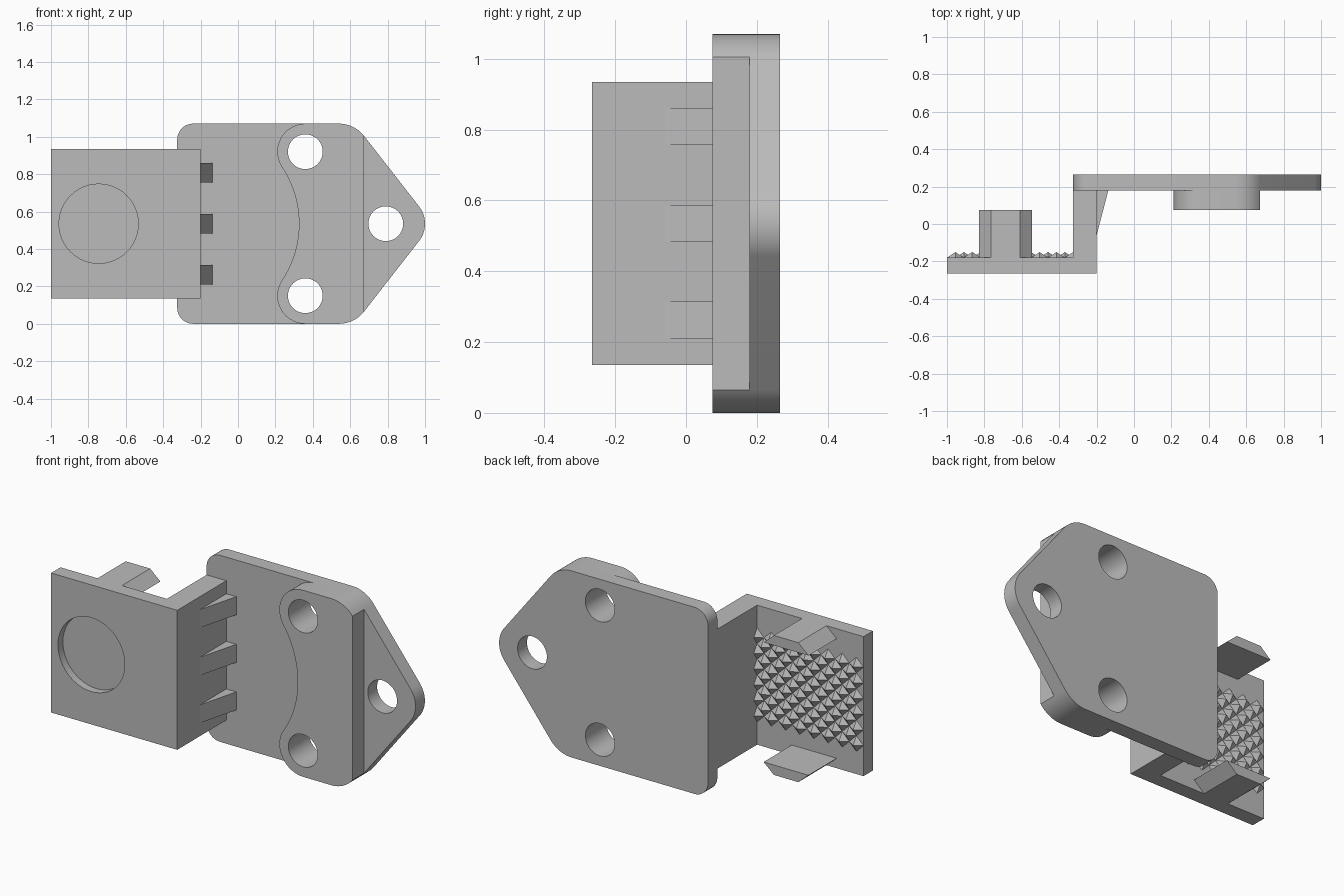
import bpy, bmesh
from math import sin, cos, radians, atan2, degrees, hypot
from mathutils import Vector

if "Cube" in bpy.data.objects:
    bpy.data.objects.remove(bpy.data.objects["Cube"], do_unlink=True)

GREY = (0.5, 0.5, 0.5, 1)
mat = bpy.data.materials.new("light grey plastic")
mat.use_nodes = True
mat.diffuse_color = GREY
mat.node_tree.nodes["Principled BSDF"].inputs["Base Color"].default_value = GREY

MID = 0.535                                   # mirror height
BACK, STEP, BOSS, FRONT = 0.265, 0.18, 0.075, -0.265   # depth levels in y
INNER = -0.18                                 # inner side of the arm plate


def add(name, bm):
    bmesh.ops.recalc_face_normals(bm, faces=bm.faces)
    mesh = bpy.data.meshes.new(name)
    bm.to_mesh(mesh)
    bm.free()
    mesh.materials.append(mat)
    obj = bpy.data.objects.new(name, mesh)
    bpy.context.collection.objects.link(obj)
    return obj


def extrude(name, profile, lo, hi, axis="Y"):
    """Prism from an (x, z) profile along y, or an (x, y) profile along z."""
    bm = bmesh.new()
    place = (lambda a, b: (a, lo, b)) if axis == "Y" else (lambda a, b: (a, b, lo))
    face = bm.faces.new([bm.verts.new(place(a, b)) for a, b in profile])
    ext = bmesh.ops.extrude_face_region(bm, geom=[face])["geom"]
    move = Vector((0, hi - lo, 0)) if axis == "Y" else Vector((0, 0, hi - lo))
    bmesh.ops.translate(bm, vec=move, verts=[v for v in ext if isinstance(v, bmesh.types.BMVert)])
    return add(name, bm)


def arc(cx, cz, r, start, end, n=12):
    return [(cx + r * cos(radians(start + (end - start) * i / n)),
             cz + r * sin(radians(start + (end - start) * i / n))) for i in range(n + 1)]


def mirrored(half):
    """Close a top half profile with its reflection about the middle height."""
    low = [(x, 2 * MID - z) for x, z in reversed(half)]
    return half + [p for p in low if abs(p[1] - MID) > 1e-4]


def activate(obj):
    bpy.ops.object.select_all(action="DESELECT")
    obj.select_set(True)
    bpy.context.view_layer.objects.active = obj


def drill(obj, x, z, r, lo, hi):
    cutter = extrude("hole_cutter", arc(x, z, r, 0, 360, 48)[:-1], lo, hi)
    cutter.hide_render = True
    mod = obj.modifiers.new("hole", "BOOLEAN")
    mod.operation, mod.solver, mod.object = "DIFFERENCE", "EXACT", cutter
    activate(obj)
    bpy.ops.object.modifier_apply(modifier=mod.name)
    bpy.data.objects.remove(cutter, do_unlink=True)


def smooth(obj):
    activate(obj)
    bpy.ops.object.shade_smooth_by_angle(angle=radians(25))


# Mounting plate: rounded corners on one end, rounded point on the other
SLOPE = 38
shoulder = arc(0.54, 0.9, 0.17, 90, SLOPE)
tip = arc(0.85, MID, 0.15, SLOPE, 0)
corner = arc(-0.24, 0.985, 0.085, 180, 90)
plate = extrude("mounting_plate", mirrored(corner + shoulder + tip), STEP, BACK)

# Raised boss: lobes around the two holes joined by a scooped edge
HX, HZ, LOBE, SCOOP = 0.36, 0.92, 0.15, -0.22
bend = degrees(atan2(HZ - MID, HX - SCOOP))
radius = hypot(HX - SCOOP, HZ - MID) - LOBE
scoop = arc(SCOOP, MID, radius, 0, bend)
lobe = arc(HX, HZ, LOBE, 180 + bend, 90, 20)
boss = extrude("raised_boss", mirrored(scoop + lobe[1:] + shoulder), BOSS, STEP)

# Screw holes
for z in (HZ, 2 * MID - HZ):
    for part in (plate, boss):
        drill(part, HX, z, 0.093, 0, 0.4)
drill(plate, 0.79, MID, 0.093, 0, 0.4)
smooth(plate)
smooth(boss)

# L-shaped arm with a round recess in its front
arm = extrude("offset_arm", [(-1, FRONT), (-0.2, FRONT), (-0.2, STEP), (-0.325, STEP),
                             (-0.325, INNER), (-1, INNER)], 0.135, 0.935, "Z")
drill(arm, -0.745, MID, 0.212, FRONT - 0.1, FRONT + 0.045)
smooth(arm)

# Bracing ribs between arm and plate
for i, z in enumerate((0.262, MID, 0.808)):
    extrude(f"bracing_rib_{i + 1}", [(-0.2, -0.06), (-0.137, STEP), (-0.2, STEP)],
            z - 0.052, z + 0.052, "Z")

# Clip prongs, top and bottom
prong = [(-0.83, 0.878), (-0.765, 0.935), (-0.61, 0.935), (-0.545, 0.878)]
extrude("upper_prong", prong, INNER, BOSS)
extrude("lower_prong", [(x, 2 * MID - z) for x, z in prong], INNER, BOSS)

# Gripping studs: staggered diamond pyramids on the inner side
PITCH = 0.09
HALF = PITCH / 2
bm = bmesh.new()
for col in range(15):
    rows = 5 if col % 2 else 6
    x = -0.955 + col * HALF
    for row in range(rows):
        z = MID + (row - (rows - 1) / 2) * PITCH
        peak = bm.verts.new((x, INNER + 0.03, z))
        base = [bm.verts.new((x + dx * HALF, INNER, z + dz * HALF))
                for dx, dz in ((1, 0), (0, 1), (-1, 0), (0, -1))]
        bm.faces.new(base)
        for k in range(4):
            bm.faces.new((base[k], base[(k + 1) % 4], peak))
add("gripping_studs", bm)
